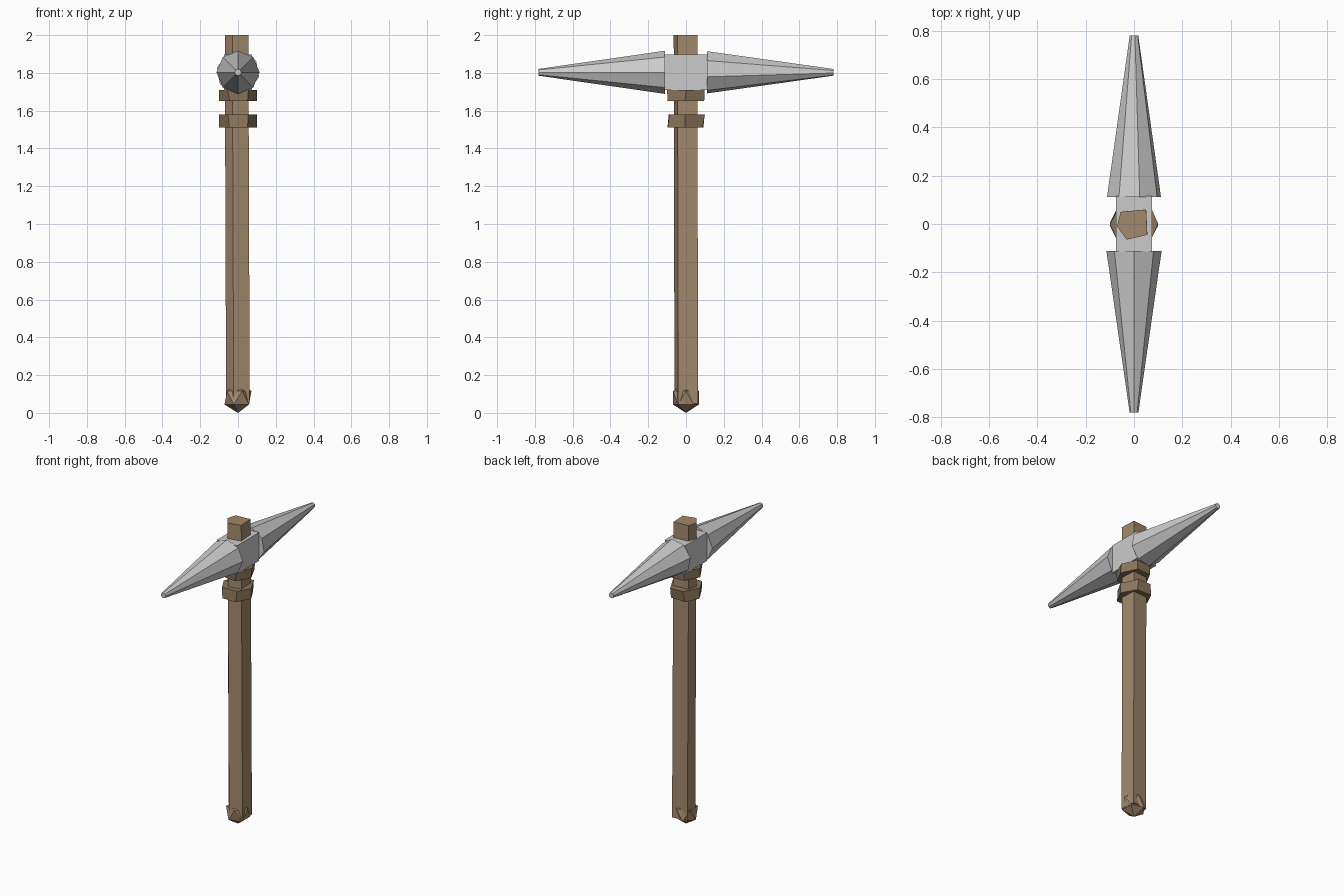
import bpy, bmesh, math, random
from mathutils import Matrix, Vector

if "Cube" in bpy.data.objects:
    bpy.data.objects.remove(bpy.data.objects["Cube"])

random.seed(4)


def wood(name, color):
    m = bpy.data.materials.new(name)
    m.diffuse_color = color
    m.use_nodes = True
    m.node_tree.nodes["Principled BSDF"].inputs["Base Color"].default_value = m.diffuse_color
    return m


HANDLE_WOOD = wood("handle_wood", (0.36, 0.25, 0.15, 1))
BAND_WOOD = wood("band_wood", (0.26, 0.18, 0.105, 1))


def finish(bm, name, mat=None):
    bmesh.ops.recalc_face_normals(bm, faces=bm.faces)
    me = bpy.data.meshes.new(name)
    bm.to_mesh(me)
    bm.free()
    ob = bpy.data.objects.new(name, me)
    bpy.context.collection.objects.link(ob)
    if mat:
        me.materials.append(mat)
    return ob


def loft(name, lower, upper, mat):
    """Closed prism between two rings of equal point count."""
    bm = bmesh.new()
    a = [bm.verts.new(p) for p in lower]
    b = [bm.verts.new(p) for p in upper]
    n = len(a)
    bm.faces.new(a)
    bm.faces.new(b)
    for i in range(n):
        j = (i + 1) % n
        bm.faces.new((a[i], a[j], b[j], b[i]))
    return finish(bm, name, mat)


# Roughly hewn handle
section = [(-0.07, -0.01), (-0.03, -0.065), (0.055, -0.045), (0.05, 0.06), (-0.055, 0.05)]
loft("handle",
     [(x + 0.007, y + 0.004, 0.05) for x, y in section],
     [(x, y, 2.0) for x, y in section], HANDLE_WOOD)

# Faceted pommel at the foot
bm = bmesh.new()
bmesh.ops.create_icosphere(bm, subdivisions=1, radius=0.08,
                           matrix=Matrix.Translation((0, 0, 0.08)))
finish(bm, "pommel", HANDLE_WOOD)


# Uneven hexagonal bands under the head
def band_ring(z):
    j = lambda: random.uniform(-0.008, 0.008)
    return [(0.1 * math.cos(k * math.pi / 3) + j() * (k % 3 != 0),
             0.108 * math.sin(k * math.pi / 3) + j(), z) for k in range(6)]


for name, z0, z1 in (("lower_band", 1.512, 1.58), ("upper_band", 1.65, 1.71)):
    loft(name, band_ring(z0), band_ring(z1), BAND_WOOD)

# Head socket block
bm = bmesh.new()
bmesh.ops.create_cube(bm, size=1, matrix=Matrix.Translation((0, 0, 1.803))
                      @ Matrix.Diagonal((0.147, 0.23, 0.188, 1)))
finish(bm, "head_block")

# Octagonal spikes pointing forward and back
for name, side, roll in (("front_spike", -1, 0), ("back_spike", 1, 12)):
    bm = bmesh.new()
    place = (Matrix.Translation((0, side * 0.446, 1.803))
             @ Matrix.Rotation(-side * math.pi / 2, 4, 'X')
             @ Matrix.Rotation(math.radians(roll), 4, 'Z'))
    bmesh.ops.create_cone(bm, cap_ends=True, segments=8, radius1=0.114,
                          radius2=0.018, depth=0.668, matrix=place)
    finish(bm, name)
